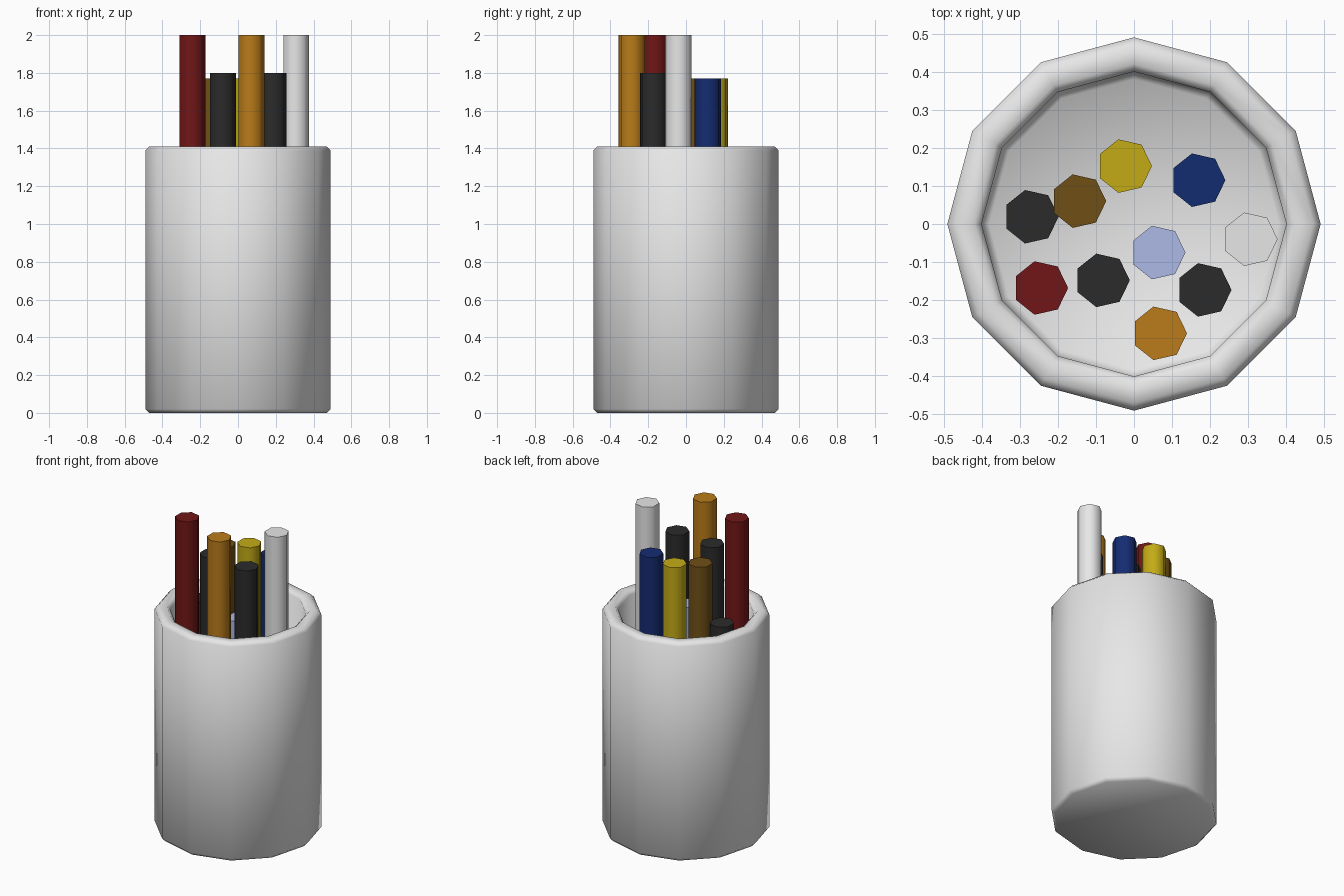
import bpy
import bmesh
import math

cube = bpy.data.objects.get("Cube")
if cube:
    bpy.data.objects.remove(cube, do_unlink=True)


def material(name, rgb):
    mat = bpy.data.materials.new(name)
    mat.use_nodes = True
    mat.diffuse_color = (*rgb, 1)
    mat.node_tree.nodes["Principled BSDF"].inputs["Base Color"].default_value = (*rgb, 1)
    return mat


COLOURS = {
    "white": material("white", (0.8, 0.8, 0.8)),
    "black": material("black", (0.024, 0.024, 0.024)),
    "red": material("red", (0.167, 0.008, 0.008)),
    "orange": material("orange", (0.49, 0.2, 0.01)),
    "yellow": material("yellow", (0.55, 0.41, 0.008)),
    "brown": material("brown", (0.16, 0.08, 0.008)),
    "navy": material("navy", (0.007, 0.025, 0.167)),
    "pale_blue": material("pale_blue", (0.49, 0.57, 0.93)),
}


def lathe(name, profile, sides, colour, location=(0, 0, 0)):
    """Turn a (radius, height) profile about z and cap both ends."""
    bm = bmesh.new()
    rings = []
    for radius, z in profile:
        angles = [2 * math.pi * i / sides for i in range(sides)]
        rings.append([bm.verts.new((radius * math.cos(a), radius * math.sin(a), z)) for a in angles])
    for low, high in zip(rings, rings[1:]):
        for i in range(sides):
            j = (i + 1) % sides
            bm.faces.new((low[i], low[j], high[j], high[i]))
    bm.faces.new(rings[0][::-1])
    bm.faces.new(rings[-1])
    bmesh.ops.recalc_face_normals(bm, faces=bm.faces)
    mesh = bpy.data.meshes.new(name)
    bm.to_mesh(mesh)
    bm.free()
    obj = bpy.data.objects.new(name, mesh)
    obj.location = location
    mesh.materials.append(COLOURS[colour])
    bpy.context.collection.objects.link(obj)
    bpy.ops.object.select_all(action="DESELECT")
    obj.select_set(True)
    bpy.context.view_layer.objects.active = obj
    bpy.ops.object.shade_smooth_by_angle(angle=math.radians(60))
    return obj


# Cup: one wall with chamfered rim, base and inner floor edge
OUTER, INNER, TOP, FLOOR, BEVEL = 0.49, 0.40, 1.41, 0.08, 0.02
lathe("cup", [
    (OUTER - BEVEL, 0), (OUTER, BEVEL),
    (OUTER, TOP - BEVEL), (OUTER - BEVEL, TOP),
    (INNER + BEVEL, TOP), (INNER, TOP - BEVEL),
    (INNER, FLOOR + BEVEL), (INNER - BEVEL, FLOOR),
], 12, "white")

# Pens: seven-sided rods standing on the cup floor (colour, x, y, top)
PENS = [
    ("red", -0.245, -0.168, 2.0),
    ("orange", 0.067, -0.287, 2.0),
    ("white", 0.305, -0.04, 2.0),
    ("black", -0.083, -0.148, 1.8),
    ("black", 0.184, -0.173, 1.8),
    ("yellow", -0.025, 0.152, 1.77),
    ("navy", 0.168, 0.115, 1.77),
    ("brown", -0.145, 0.06, 1.77),
    ("black", -0.27, 0.019, 1.4),
    ("pale_blue", 0.063, -0.075, 1.4),
]
PEN_RADIUS = 0.072
for number, (colour, x, y, top) in enumerate(PENS, 1):
    lathe(f"{colour}_pen_{number}", [(PEN_RADIUS, 0), (PEN_RADIUS, top - FLOOR)],
          7, colour, (x, y, FLOOR))
